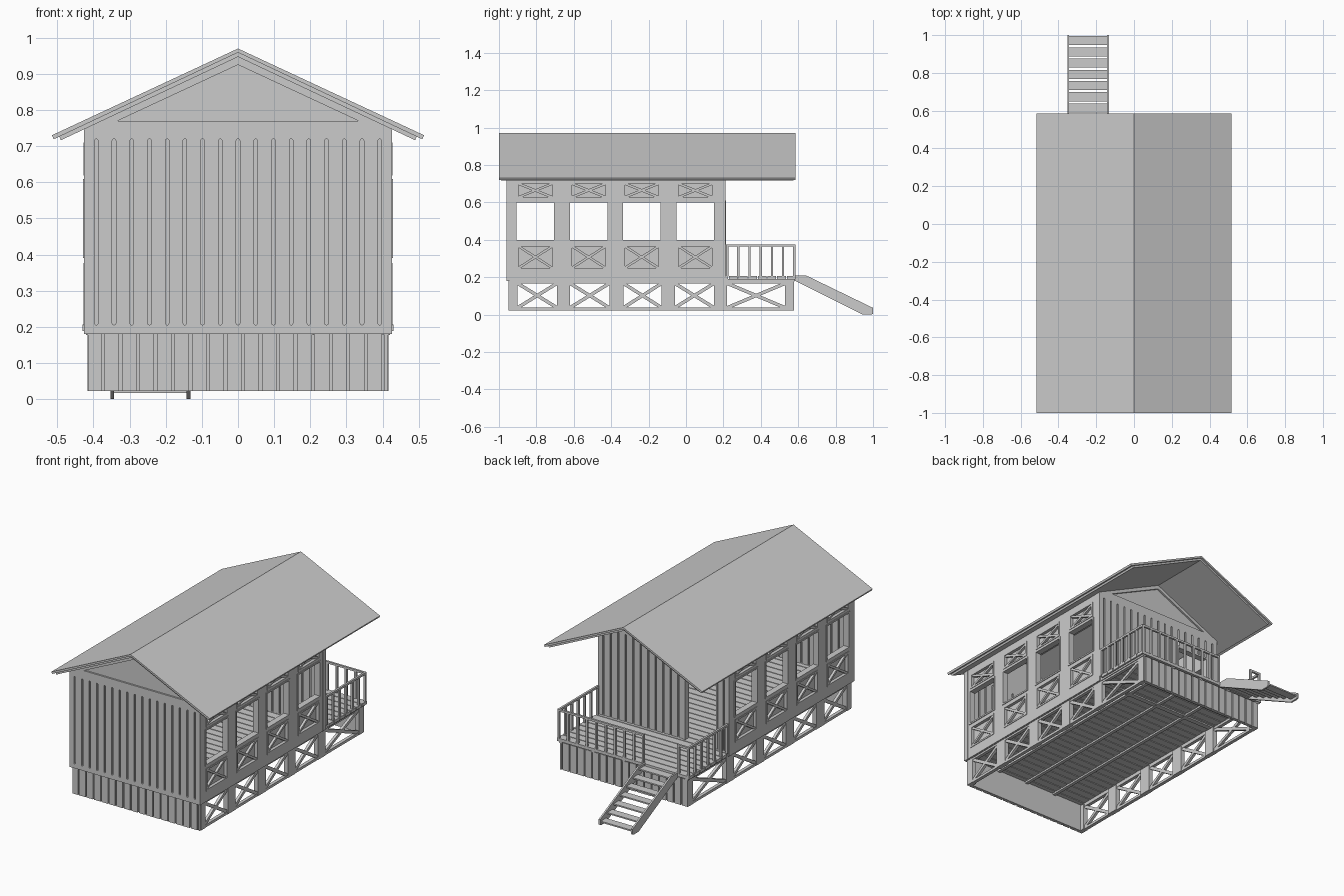
import bpy, bmesh, math
from mathutils import Vector

if "Cube" in bpy.data.objects:
    bpy.data.objects.remove(bpy.data.objects["Cube"])


def prism(bm, pts, axis, a, b):
    """Extrude a 2D outline along an axis from a to b."""
    def p3(p, t):
        return {'x': (t, p[0], p[1]), 'y': (p[0], t, p[1]), 'z': (p[0], p[1], t)}[axis]
    lo = [bm.verts.new(p3(p, a)) for p in pts]
    hi = [bm.verts.new(p3(p, b)) for p in pts]
    n = len(pts)
    bm.faces.new(lo)
    bm.faces.new(hi[::-1])
    for i in range(n):
        bm.faces.new((lo[i], hi[i], hi[(i + 1) % n], lo[(i + 1) % n]))


def box(bm, x0, x1, y0, y1, z0, z1):
    prism(bm, [(x0, y0), (x1, y0), (x1, y1), (x0, y1)], 'z', z0, z1)


def bar(bm, p, q, w, x0, x1):
    """Diagonal brace in the y-z plane."""
    p, q = Vector(p), Vector(q)
    d = (q - p).normalized() * w / 2
    n = Vector((-d.y, d.x))
    prism(bm, [p + n, q + n, q - n, p - n], 'x', x0, x1)


def cross(bm, y0, y1, z0, z1, w, x0, x1):
    bar(bm, (y0, z0), (y1, z1), w, x0, x1)
    bar(bm, (y0, z1), (y1, z0), w, x0, x1)


def frame(bm, y0, y1, z0, z1, w, x0, x1):
    """Rectangular trim around an opening, growing outward by w."""
    box(bm, x0, x1, y0 - w, y1 + w, z1, z1 + w)
    box(bm, x0, x1, y0 - w, y1 + w, z0 - w, z0)
    box(bm, x0, x1, y0 - w, y0, z0, z1)
    box(bm, x0, x1, y1, y1 + w, z0, z1)


def finish(bm, name, mirror=False):
    bmesh.ops.recalc_face_normals(bm, faces=bm.faces)
    me = bpy.data.meshes.new(name)
    bm.to_mesh(me)
    bm.free()
    ob = bpy.data.objects.new(name, me)
    bpy.context.collection.objects.link(ob)
    if mirror:
        ob.modifiers.new('mirror', 'MIRROR')
    return ob


def cut(ob, bm):
    """Subtract the solids in bm from ob."""
    cutter = finish(bm, 'cutter')
    cutter.hide_render = True
    m = ob.modifiers.new('cut', 'BOOLEAN')
    m.operation, m.solver, m.object = 'DIFFERENCE', 'EXACT', cutter
    bpy.context.view_layer.objects.active = ob
    bpy.ops.object.modifier_move_to_index(modifier=m.name, index=0)
    bpy.ops.object.modifier_apply(modifier=m.name)
    bpy.data.objects.remove(cutter)


# Two-layer gable roof
S = 0.466
for name, top, half, t, y0, y1 in (('roof_cover', 0.97, 0.515, 0.011, -1, 0.585),
                                   ('roof_boards', 0.959, 0.495, 0.012, -0.99, 0.575)):
    bm = bmesh.new()
    e = top - S * half
    prism(bm, [(0, top), (half, e), (half - 0.005, e - t), (0, top - t),
               (-half + 0.005, e - t), (-half, e)], 'y', y0, y1)
    finish(bm, name)

# End walls with routed grooves and recessed gable panel
WX, GX = 0.425, [(-0.392 + 0.049 * i) for i in range(17)]
for name, y0, y1, out in (('front_wall', -0.96, -0.93, -1), ('back_wall', 0.18, 0.21, 1)):
    bm = bmesh.new()
    prism(bm, [(-WX, 0.18), (WX, 0.18), (WX, 0.75), (0, 0.948), (-WX, 0.75)], 'y', y0, y1)
    wall = finish(bm, name)
    bm = bmesh.new()
    r = 0.005
    for x in GX:
        cap = [(x + r * math.cos(k * math.pi / 4), 0.715 + r * math.sin(k * math.pi / 4)) for k in range(5)]
        cap += [(x + r * math.cos(k * math.pi / 4), 0.21 + r * math.sin(k * math.pi / 4)) for k in range(4, 9)]
        prism(bm, cap, 'y', y0 - 0.01, y0 + 0.009)
        prism(bm, cap, 'y', y1 - 0.009, y1 + 0.01)
    yf = y0 if out < 0 else y1
    prism(bm, [(-0.333, 0.77), (0.333, 0.77), (0, 0.925)], 'y', yf - 0.01, yf + 0.01)
    cut(wall, bm)
    if out > 0:
        bm = bmesh.new()
        box(bm, -0.35, -0.14, 0.1, 0.3, 0.206, 0.60)
        cut(wall, bm)

# Door frame
bm = bmesh.new()
for x in (-0.355, -0.145):
    box(bm, x, x + 0.01, 0.178, 0.215, 0.205, 0.60)
box(bm, -0.355, -0.135, 0.178, 0.215, 0.60, 0.61)
finish(bm, 'door_frame')

# Side walls: windows cut through, panels recessed
BAYS = [-0.805, -0.52, -0.237, 0.05]
PANELS = [(0.25, 0.365), (0.628, 0.70)]
bm = bmesh.new()
box(bm, 0.395, WX, -0.93, 0.18, 0.18, 0.748)
box(bm, 0.415, WX + 0.001, -0.96, -0.93, 0.18, 0.748)
box(bm, 0.415, WX + 0.001, 0.18, 0.21, 0.18, 0.748)
bmesh.ops.remove_doubles(bm, verts=bm.verts, dist=1e-6)
side = finish(bm, 'side_walls', True)
bm = bmesh.new()
for c in BAYS:
    box(bm, 0.3, 0.5, c - 0.101, c + 0.101, 0.40, 0.60)
    for z0, z1 in PANELS:
        box(bm, 0.410, 0.5, c - 0.09, c + 0.09, z0, z1)
cut(side, bm)

# Window trim and panel crosses
bm = bmesh.new()
for c in BAYS:
    frame(bm, c - 0.10, c + 0.10, 0.40, 0.60, 0.009, 0.393, 0.429)
    for z0, z1 in PANELS:
        frame(bm, c - 0.09, c + 0.09, z0, z1, 0.01, 0.408, 0.428)
        cross(bm, c - 0.09, c + 0.09, z0, z1, 0.013, 0.408, 0.424)
finish(bm, 'side_trim', True)

# Floor and porch planks running across
bm = bmesh.new()
n = 30
step = (0.585 + 0.955) / n
for i in range(n):
    y = -0.955 + i * step
    hw = 0.42 if y < 0.2 else 0.43
    box(bm, -hw, hw, y + 0.005, y + step, 0.188, 0.206)
finish(bm, 'floor_planks')
bm = bmesh.new()
for x in (-0.42, -0.21, -0.01, 0.19, 0.40):
    box(bm, x, x + 0.02, -0.945, 0.58, 0.178, 0.19)
finish(bm, 'floor_joists')

# Foundation lattice along both sides
bm = bmesh.new()
box(bm, 0.395, 0.415, -0.94, 0.57, 0.022, 0.037)
box(bm, 0.395, 0.415, -0.94, 0.57, 0.167, 0.182)
OPEN = [(-0.90, -0.69), (-0.62, -0.41), (-0.335, -0.13), (-0.06, 0.15), (0.22, 0.53)]
edges = [-0.94] + [v for o in OPEN for v in o] + [0.57]
for a, b in zip(edges[::2], edges[1::2]):
    box(bm, 0.39, 0.417, a, b, 0.022, 0.182)
for a, b in OPEN:
    cross(bm, a, b, 0.037, 0.167, 0.018, 0.397, 0.413)
finish(bm, 'foundation_lattice', True)

# Foundation end skirts of vertical planks
for name, y, out in (('front_skirt', -0.94, -1), ('back_skirt', 0.57, 1)):
    bm = bmesh.new()
    a, b = sorted((y, y - out * 0.012))
    box(bm, -0.415, 0.415, a, b, 0.022, 0.182)
    a, b = sorted((y - out * 0.005, y + out * 0.008))
    xs = [-0.415] + [-0.378 + 0.0485 * i for i in range(17)]
    for x0, x1 in zip(xs, xs[1:] + [0.45]):
        left = x0 if x0 == -0.415 else x0 + 0.008
        box(bm, left, min(x1, 0.415), a, b, 0.022, 0.182)
    finish(bm, name)

# Porch railing
bm = bmesh.new()
R = 0.012


def rail_run(x0, x1, y0, y1, count):
    """Top rail plus evenly spaced balusters."""
    h = R / 2
    box(bm, x0 - h, x1 + h, y0 - h, y1 + h, 0.364, 0.376)
    for i in range(count):
        t = i / (count - 1)
        x, y = x0 + (x1 - x0) * t, y0 + (y1 - y0) * t
        box(bm, x - h, x + h, y - h, y + h, 0.204, 0.366)


for s in (-0.422, 0.422):
    rail_run(s, s, 0.22, 0.579, 7)
rail_run(-0.422, -0.358, 0.579, 0.579, 2)
rail_run(-0.128, 0.422, 0.579, 0.579, 10)
finish(bm, 'porch_railing')

# Stairs: two stringers and thin treads
bm = bmesh.new()
for x in (-0.353, -0.142):
    prism(bm, [(0.58, 0.208), (0.645, 0.208), (1.0, 0.036), (1.0, 0.004), (0.99, 0),
               (0.945, 0), (0.58, 0.182)], 'x', x, x + 0.01)
finish(bm, 'stair_stringers')
bm = bmesh.new()
for i in range(7):
    y = 0.59 + 0.0595 * i
    z = 0.196 - 0.0285 * i
    box(bm, -0.345, -0.14, y, y + 0.048, z - 0.008, z)
finish(bm, 'stair_treads')
